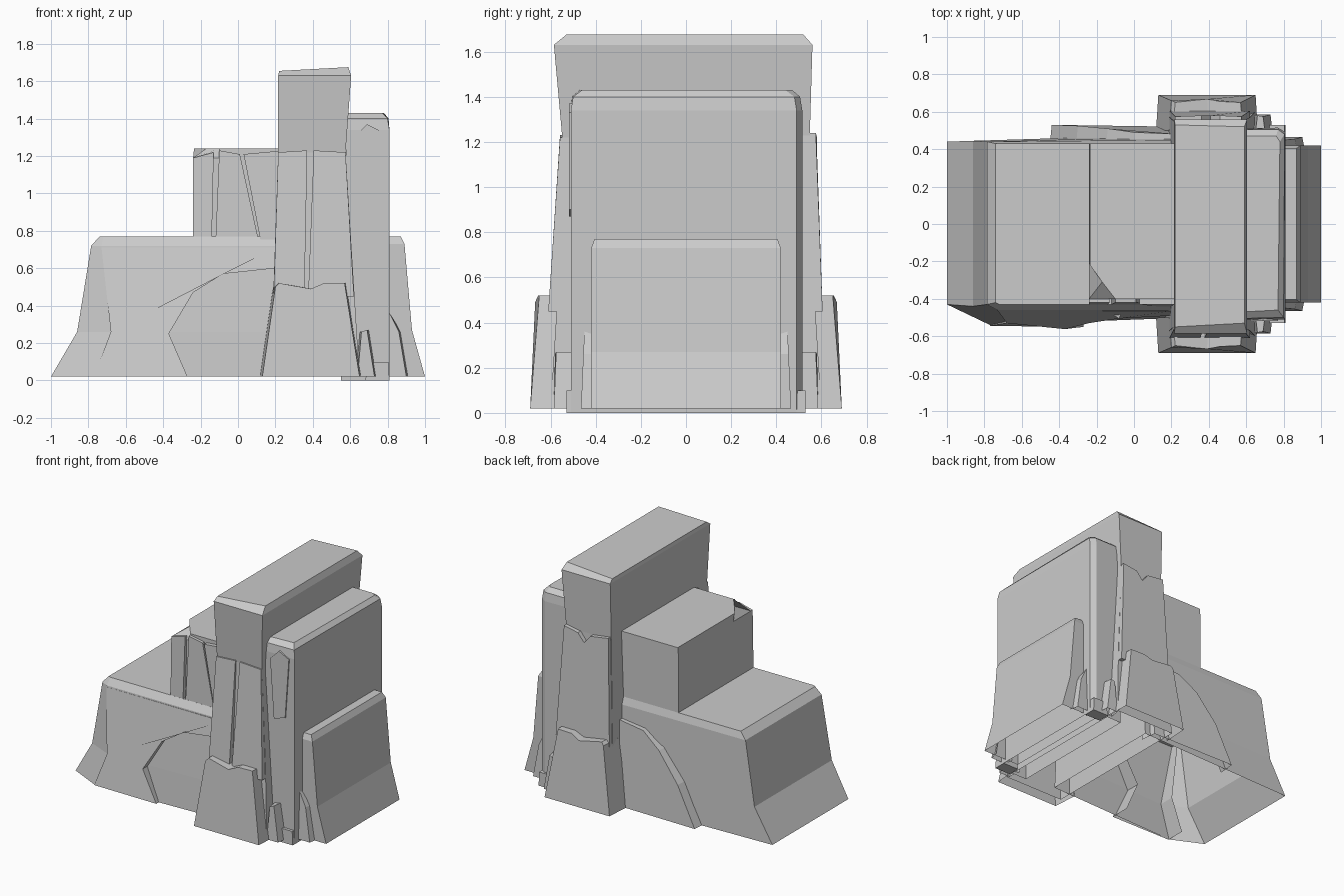
import bpy
import bmesh

cube = bpy.data.objects.get("Cube")
if cube:
    bpy.data.objects.remove(cube, do_unlink=True)

stone = bpy.data.materials.new("grey stone")
stone.use_nodes = True
GREY = (0.6, 0.6, 0.6, 1)
stone.diffuse_color = GREY
stone.node_tree.nodes["Principled BSDF"].inputs["Base Color"].default_value = GREY
GROUND = 0.02


def finish(name, bm):
    bmesh.ops.recalc_face_normals(bm, faces=bm.faces)
    mesh = bpy.data.meshes.new(name)
    bm.to_mesh(mesh)
    bm.free()
    mesh.materials.append(stone)
    obj = bpy.data.objects.new(name, mesh)
    bpy.context.collection.objects.link(obj)
    return obj


def box(x0, x1, y0, y1):
    return [(x0, y1), (x0, y0), (x1, y0), (x1, y1)]


def loft(name, levels, closed_base=False):
    """Stack plan outlines at given heights; the underside stays open."""
    bm = bmesh.new()
    rings = [[bm.verts.new((p[0], p[1], z + (p[2] if len(p) > 2 else 0)))
              for p in plan] for z, plan in levels]
    n = len(rings[0])
    for low, high in zip(rings, rings[1:]):
        for i in range(n):
            j = (i + 1) % n
            bm.faces.new((low[i], low[j], high[j], high[i]))
    bm.faces.new(rings[-1])
    if closed_base:
        bm.faces.new(rings[0])
    return finish(name, bm)


def slab(name, side, inner, outline, grow=0.012):
    """Rock sheet: outline of (x, z, depth) on the front (-1) or back (+1)."""
    bm = bmesh.new()
    cx = sum(p[0] for p in outline) / len(outline)
    outer = [bm.verts.new((x, side * d, z)) for x, z, d in outline]
    root = [bm.verts.new((x + (grow if x > cx else -grow), side * inner, z))
            for x, z, d in outline]
    bm.faces.new(outer)
    for i in range(len(outer)):
        j = (i + 1) % len(outer)
        if outline[i][1] > GROUND or outline[j][1] > GROUND:
            bm.faces.new((outer[i], outer[j], root[j], root[i]))
    return finish(name, bm)


# Low stepped mass with a flared foot
loft("low_mass", [
    (GROUND, [(-1, .44), (-1, -.43), (-.77, -.54), (.3, -.5), (.3, .48)]),
    (.26, [(-.86, .445), (-.86, -.44), (-.68, -.52), (.3, -.485), (.3, .47)]),
    (.72, [(-.785, .44), (-.785, -.43), (-.73, -.46), (.3, -.46), (.3, .45)]),
    (.77, [(-.74, .43), (-.74, -.42), (-.72, -.43), (.3, -.43), (.3, .43)]),
])
slab("low_mass_front_sheet", -1, .4, [
    (-.77, GROUND, .545), (-.68, .26, .53), (-.73, .71, .462), (.2, .71, .465),
    (.2, .6, .49), (-.08, .57, .505), (-.24, .47, .53), (-.37, .25, .562),
    (-.27, GROUND, .55)], grow=0)
slab("low_mass_back_sheet", 1, .4, [
    (.25, GROUND, .52), (-.44, GROUND, .53), (-.3, .3, .525),
    (-.14, .5, .51), (0, .6, .49), (.25, .63, .48)])

# Middle step with a clipped front corner and split front
loft("middle_step", [
    (.7, [(-.24, .43), (-.24, -.2), (-.24, -.4), (-.1, -.4), (.3, -.4), (.3, .43)]),
    (1.19, [(-.24, .43), (-.24, -.2), (-.24, -.4), (-.1, -.4), (.3, -.4), (.3, .43)]),
    (1.24, [(-.235, .43), (-.235, -.22), (-.17, -.31), (-.1, -.4), (.3, -.4), (.3, .43)]),
])
slab("middle_step_left_sheet", -1, .36, [
    (-.24, .75, .43), (-.24, 1.19, .42), (-.13, 1.22, .42), (-.14, .75, .43)], grow=0)
slab("middle_step_centre_sheet", -1, .36, [
    (-.12, .75, .43), (-.1, 1.23, .42), (.01, 1.21, .42), (.11, .75, .43)], grow=0)
slab("middle_step_right_sheet", -1, .36, [
    (.12, .75, .44), (.03, 1.21, .43), (.25, 1.23, .43), (.25, .75, .44)], grow=0)

# Tall column with a heavier head
loft("tall_column", [
    (GROUND, box(.16, .65, -.6, .6)),
    (.5, box(.19, .62, -.57, .57)),
    (1.22, box(.215, .575, -.548, .548)),
    (1.63, box(.215, .605, -.585, .56)),
    (1.655, [(.22, .53), (.22, -.55), (.59, -.53, .02), (.59, .52, .02)]),
])
slab("column_front_left_sheet", -1, .5, [
    (.19, .45, .61), (.215, 1.22, .558), (.37, 1.23, .558), (.355, .45, .61)], grow=0)
slab("column_front_right_sheet", -1, .5, [
    (.375, .45, .61), (.405, 1.23, .558), (.575, 1.22, .558), (.62, .45, .61)], grow=0)
slab("column_back_sheet", 1, .5, [
    (.19, .45, .605), (.22, 1.24, .575), (.36, 1.22, .58), (.41, 1.16, .58),
    (.46, 1.22, .58), (.575, 1.24, .575), (.62, .45, .605)], grow=0)

# Buttresses at the column foot, front and back
for side, word in ((-1, "front"), (1, "back")):
    slab(f"column_{word}_buttress", side, .5, [
        (.13, GROUND, .69), (.2, .5, .66), (.22, .52, .65), (.39, .49, .668),
        (.46, .52, .655), (.57, .52, .65), (.65, GROUND, .69)])

# Shoulder block beside the column
loft("shoulder_block", [
    (0, [(.55, .51), (.55, -.51), (.81, -.51), (.81, .49), (.77, .515)]),
    (1.34, [(.58, .51), (.58, -.51), (.81, -.51), (.81, .49), (.77, .515)]),
    (1.4, [(.58, .505), (.58, -.505), (.8, -.5), (.805, .48), (.77, .505)]),
    (1.43, [(.58, .47), (.58, -.47), (.77, -.46), (.78, .44), (.76, .47)]),
])
slab("shoulder_front_plate", -1, .5, [
    (.65, .87, .518), (.62, 1.3, .518), (.69, 1.37, .518),
    (.77, 1.33, .518), (.74, .9, .518)], grow=0)

# Outer step with a flared foot
loft("outer_step", [
    (GROUND, box(.7, 1, -.42, .42)),
    (.27, box(.7, .93, -.42, .42)),
    (.73, box(.7, .89, -.42, .42)),
    (.77, box(.7, .87, -.405, .405)),
])

# Splinters around the foot, repeated on both faces
for side, word in ((-1, "front"), (1, "back")):
    slab(f"{word}_shoulder_splinter", side, .48, [
        (.64, GROUND, .585), (.66, .26, .58), (.69, .27, .575), (.73, GROUND, .585)])
    slab(f"{word}_outer_splinter", side, .4, [
        (.78, GROUND, .465), (.79, .36, .45), (.81, .36, .45),
        (.86, .26, .455), (.9, GROUND, .465)])
    ys = sorted((side * .44, side * .53))
    loft(f"{word}_foot_chip", [
        (0, box(.68, .81, *ys)), (.1, box(.7, .805, *ys))], closed_base=True)
